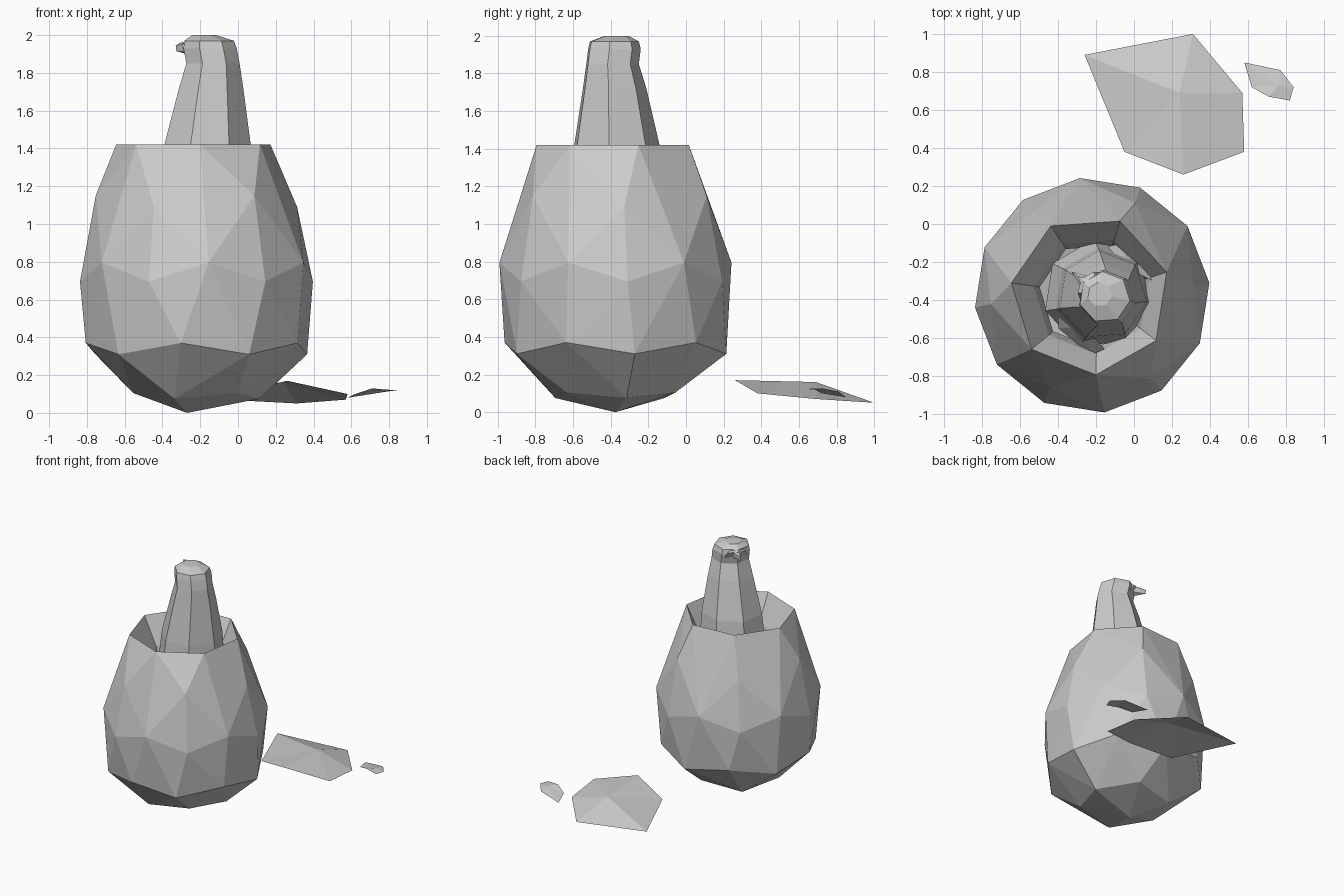
import bpy, bmesh
from math import sin, cos, radians
from mathutils import Vector

cube = bpy.data.objects.get("Cube")
if cube:
    bpy.data.objects.remove(cube, do_unlink=True)

grey = bpy.data.materials.new("plain_grey")
grey.use_nodes = True
colour = (0.6, 0.6, 0.6, 1)
grey.diffuse_color = colour
grey.node_tree.nodes["Principled BSDF"].inputs["Base Color"].default_value = colour


def finish(name, bm):
    mesh = bpy.data.meshes.new(name)
    bm.to_mesh(mesh)
    bm.free()
    mesh.materials.append(grey)
    obj = bpy.data.objects.new(name, mesh)
    bpy.context.scene.collection.objects.link(obj)
    return obj


def ring(x, y, z, radius, count, phase, wobble=0):
    """Points of a level polygon; wobble moves every other point up or down."""
    points = []
    for i in range(count):
        a = radians(phase) + radians(360) * i / count
        height = z + (wobble if i % 2 == 0 else -wobble)
        points.append(Vector((x + radius * cos(a), y + radius * sin(a), height)))
    return points


def hull(points):
    bm = bmesh.new()
    for p in points:
        bm.verts.new(p)
    out = bmesh.ops.convex_hull(bm, input=bm.verts)
    loose = {v for v in out["geom_interior"] + out["geom_unused"]
             if isinstance(v, bmesh.types.BMVert)}
    bmesh.ops.delete(bm, geom=list(loose), context="VERTS")
    bmesh.ops.recalc_face_normals(bm, faces=bm.faces)
    return bm


def loft(rings, cap=True, inward=False):
    bm = bmesh.new()
    loops = [[bm.verts.new(p) for p in r] for r in rings]
    count = len(loops[0])
    for low, high in zip(loops, loops[1:]):
        for i in range(count):
            j = (i + 1) % count
            bm.faces.new((low[i], low[j], high[j], high[i]))
    if cap:
        bm.faces.new(loops[-1])
    if inward:
        bmesh.ops.reverse_faces(bm, faces=bm.faces)
    return bm


def fan(name, outline, middle):
    """Thin domed sheet of triangles around a middle point."""
    bm = bmesh.new()
    edge = [bm.verts.new(p) for p in outline]
    top = bm.verts.new(middle)
    for i, v in enumerate(edge):
        bm.faces.new((v, top, edge[(i + 1) % len(edge)]))
    return finish(name, bm)


# Faceted egg shell, open at the top
EX, EY = -0.22, -0.375
rim = ring(EX - 0.01, EY, 1.42, 0.42, 7, -86)
points = [Vector((EX - 0.05, EY, 0))]
points += ring(EX, EY, 0.09, 0.34, 6, -50, 0.015)
points += ring(EX, EY, 0.34, 0.595, 10, -98, 0.03)
points += ring(EX, EY, 0.745, 0.62, 12, -84, 0.05)
points += ring(EX, EY, 1.12, 0.535, 6, -55, 0.03)
egg = hull(points + rim)
lid = [f for f in egg.faces if all(v.co.z > 1.4 for v in f.verts)]
bmesh.ops.delete(egg, geom=lid, context="FACES")
finish("egg_shell", egg)

# Inner wall of the opening
finish("shell_inner_wall", loft([
    ring(EX, EY, 1.05, 0.28, 7, -86),
    ring(EX, EY, 1.2, 0.31, 7, -86),
    rim], cap=False, inward=True))

# Hatchling body, neck and head
profile = [
    (-0.19, -0.37, 1.08, 0.29),
    (-0.17, -0.375, 1.25, 0.25),
    (-0.165, -0.375, 1.42, 0.235),
    (-0.145, -0.385, 1.72, 0.175),
    (-0.135, -0.395, 1.85, 0.145),
    (-0.15, -0.385, 1.93, 0.145),
    (-0.155, -0.385, 1.97, 0.135),
    (-0.18, -0.37, 2.0, 0.065),
]
finish("hatchling_body", loft([ring(*p, 7, -60) for p in profile]))

# Hooked beak, brow and folded wings, set out along the facing direction
forward = Vector((-0.8, 0.6, 0))
side = Vector((0.6, 0.8, 0))
up = Vector((0, 0, 1))
head = Vector((-0.15, -0.385, 1.93))


def spot(f, s, u):
    return head + forward * f + side * s + up * u


beak = [spot(0.225, 0, 0.015), spot(0.22, 0, -0.015), spot(0.18, 0, 0.035),
        spot(0.13, 0, -0.035)]
brow = [spot(0.16, 0, 0.035), spot(0.03, 0, 0.065), spot(0.1, 0, -0.08)]
for s in (-1, 1):
    beak += [spot(0.12, s * 0.04, 0.03), spot(0.13, s * 0.03, -0.02)]
    brow += [spot(0.13, s * 0.07, 0.02), spot(0.1, s * 0.09, -0.03)]
    wing = [spot(f, s * d, u) for f, d, u in (
        (0.15, 0.22, -0.74), (0.1, 0.28, -0.8), (-0.12, 0.29, -0.78),
        (-0.16, 0.22, -0.7), (0, 0.19, -0.62), (0, 0.2, -0.85))]
    finish("left_wing" if s < 0 else "right_wing", hull(wing))
finish("beak", hull(beak))
finish("brow", hull(brow))

# Broken shell pieces lying behind
fan("large_shell_piece", [
    (0.26, 0.26, 0.17), (-0.05, 0.38, 0.1), (-0.26, 0.89, 0.08),
    (0.31, 1.0, 0.05), (0.57, 0.69, 0.07), (0.58, 0.38, 0.1)],
    (0.24, 0.69, 0.16))
fan("small_shell_piece", [
    (0.58, 0.85, 0.08), (0.77, 0.81, 0.11), (0.84, 0.72, 0.12),
    (0.82, 0.65, 0.12), (0.71, 0.67, 0.13), (0.62, 0.72, 0.1)],
    (0.76, 0.73, 0.125))
